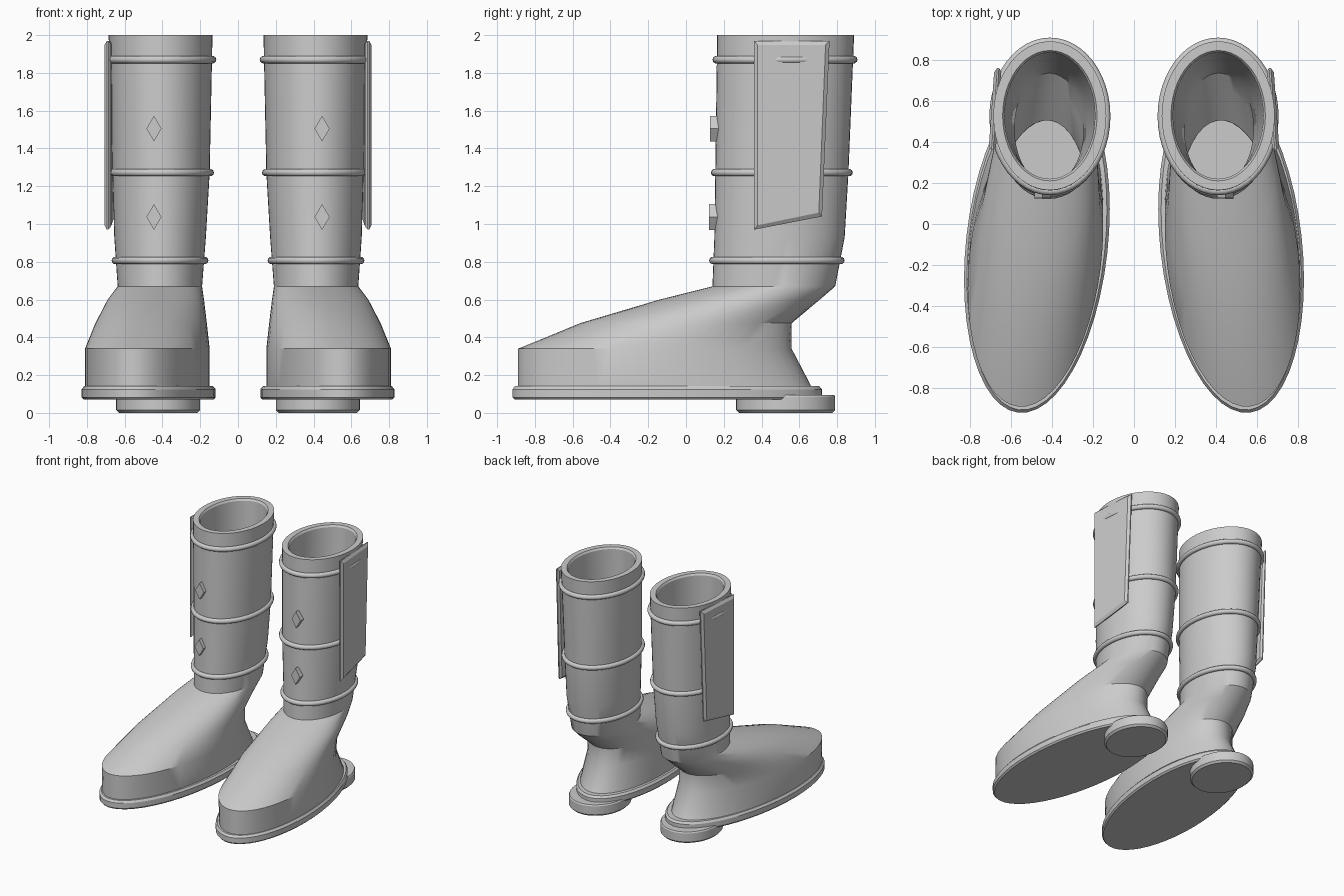
import bpy, bmesh, math

if "Cube" in bpy.data.objects:
    bpy.data.objects.remove(bpy.data.objects["Cube"], do_unlink=True)

SEGMENTS = 48

leather = bpy.data.materials.new("grey leather")
leather.use_nodes = True
GREY = (0.6, 0.6, 0.6, 1)
leather.diffuse_color = GREY
leather.node_tree.nodes["Principled BSDF"].inputs["Base Color"].default_value = GREY


def oval(z, x0, x1, y0, y1, skew=0.0, grow=0.0):
    """Skewed ellipse filling the given extents at height z."""
    cx, cy = (x0 + x1) / 2, (y0 + y1) / 2
    a, b = (x1 - x0) / 2 + grow, (y1 - y0) / 2 + grow
    angles = [2 * math.pi * i / SEGMENTS for i in range(SEGMENTS)]
    return [(cx + a * math.cos(t), cy + b * math.sin(t + skew), z) for t in angles]


def loft(name, rings, side, loop=False, angle=30):
    """Skin equal-length rings into a closed body on one side (+1 left, -1 right)."""
    bm = bmesh.new()
    rows = [[bm.verts.new((x * side, y, z)) for x, y, z in ring] for ring in rings]
    pairs = list(zip(rows, rows[1:])) + ([(rows[-1], rows[0])] if loop else [])
    for low, high in pairs:
        for i in range(len(low)):
            j = (i + 1) % len(low)
            bm.faces.new((low[i], low[j], high[j], high[i]))
    if not loop:
        bm.faces.new(rows[0])
        bm.faces.new(rows[-1])
    bmesh.ops.recalc_face_normals(bm, faces=bm.faces)
    mesh = bpy.data.meshes.new(name)
    bm.to_mesh(mesh)
    bm.free()
    mesh.materials.append(leather)
    obj = bpy.data.objects.new(name, mesh)
    bpy.context.collection.objects.link(obj)
    bpy.ops.object.select_all(action='DESELECT')
    obj.select_set(True)
    bpy.context.view_layer.objects.active = obj
    bpy.ops.object.shade_smooth_by_angle(angle=math.radians(angle))
    return obj


# Boot sections: z, x0, x1, y0, y1, skew
FOOT = [
    (0.13, 0.15, 0.81, -0.89, 0.67, -0.21),
    (0.34, 0.15, 0.81, -0.89, 0.56, -0.21),
    (0.475, 0.165, 0.755, -0.56, 0.56, -0.15),
    (0.60, 0.18, 0.69, -0.14, 0.71, -0.06),
    (0.67, 0.19, 0.637, 0.14, 0.79, 0),
]
SHAFT = [
    (0.93, 0.17, 0.655, 0.15, 0.84, 0),
    (1.27, 0.15, 0.665, 0.155, 0.86, 0),
    (2.0, 0.135, 0.685, 0.165, 0.89, 0),
]
SECTIONS = FOOT + SHAFT
SOLE = (0.118, 0.828, -0.92, 0.72, -0.21)
HEEL = (0.20, 0.645, 0.265, 0.79)


def section_at(z):
    """Interpolate the boot section at height z."""
    for low, high in zip(SECTIONS, SECTIONS[1:]):
        if low[0] <= z <= high[0]:
            f = (z - low[0]) / (high[0] - low[0])
            return [p + (q - p) * f for p, q in zip(low, high)]


def boot_body(side, prefix):
    rings = [oval(*s) for s in SECTIONS]
    rings.append(oval(*SECTIONS[-1], grow=-0.045))
    rings.append(oval(1.985, *SECTIONS[-1][1:], grow=-0.055))
    rings += [oval(*s, grow=-0.055) for s in reversed(SECTIONS[1:-1])]
    rings.append(oval(0.16, *SECTIONS[0][1:], grow=-0.055))
    loft(prefix + "boot_upper", rings, side)


def sole_and_heel(side, prefix):
    welt = [(0.07, -0.012), (0.082, 0), (0.125, 0), (0.142, -0.014)]
    loft(prefix + "sole", [oval(z, *SOLE, grow=g) for z, g in welt], side)
    block = [(0, -0.015), (0.015, 0), (0.085, 0), (0.095, -0.006)]
    loft(prefix + "heel", [oval(z, *HEEL, grow=g) for z, g in block], side)


def piping(side, prefix, name, z, radius=0.02):
    rings = []
    for i in range(10):
        t = 2 * math.pi * i / 10
        rings.append(oval(z + radius * math.sin(t), *section_at(z)[1:],
                          grow=0.003 + radius * math.cos(t)))
    loft(prefix + name, rings, side, loop=True, angle=50)


def diamond_stud(side, prefix, name, z):
    front = section_at(z)[3] - 0.03
    shape = [(0.04, 0), (0, 0.068), (-0.04, 0), (0, -0.068)]
    rings = [[(0.445 + dx, y, z + dz) for dx, dz in shape] for y in (front, front + 0.045)]
    loft(prefix + name, rings, side, angle=10)


def side_flap(side, prefix):
    # Bevelled plate, leaning inward toward the back
    outline = [(0.36, 1.97), (0.76, 1.97), (0.72, 1.04), (0.36, 0.97)]
    cy, cz = 0.55, 1.49
    rings = []
    for depth, ky, kz in ((0.035, 0.92, 0.965), (0.022, 1, 1), (0.014, 1, 1), (0, 0.9, 0.955)):
        ring = []
        for y, z in outline:
            py, pz = cy + (y - cy) * ky, cz + (z - cz) * kz
            ring.append((0.708 - 0.07 * (py - 0.36) - depth, py, pz))
        rings.append(ring)
    loft(prefix + "side_flap", rings, side, angle=10)


for side, prefix in ((1, "left_"), (-1, "right_")):
    boot_body(side, prefix)
    sole_and_heel(side, prefix)
    for name, z in (("ankle_piping", 0.807), ("calf_piping", 1.272), ("cuff_piping", 1.87)):
        piping(side, prefix, name, z)
    for name, z in (("lower_stud", 1.037), ("upper_stud", 1.505)):
        diamond_stud(side, prefix, name, z)
    side_flap(side, prefix)
